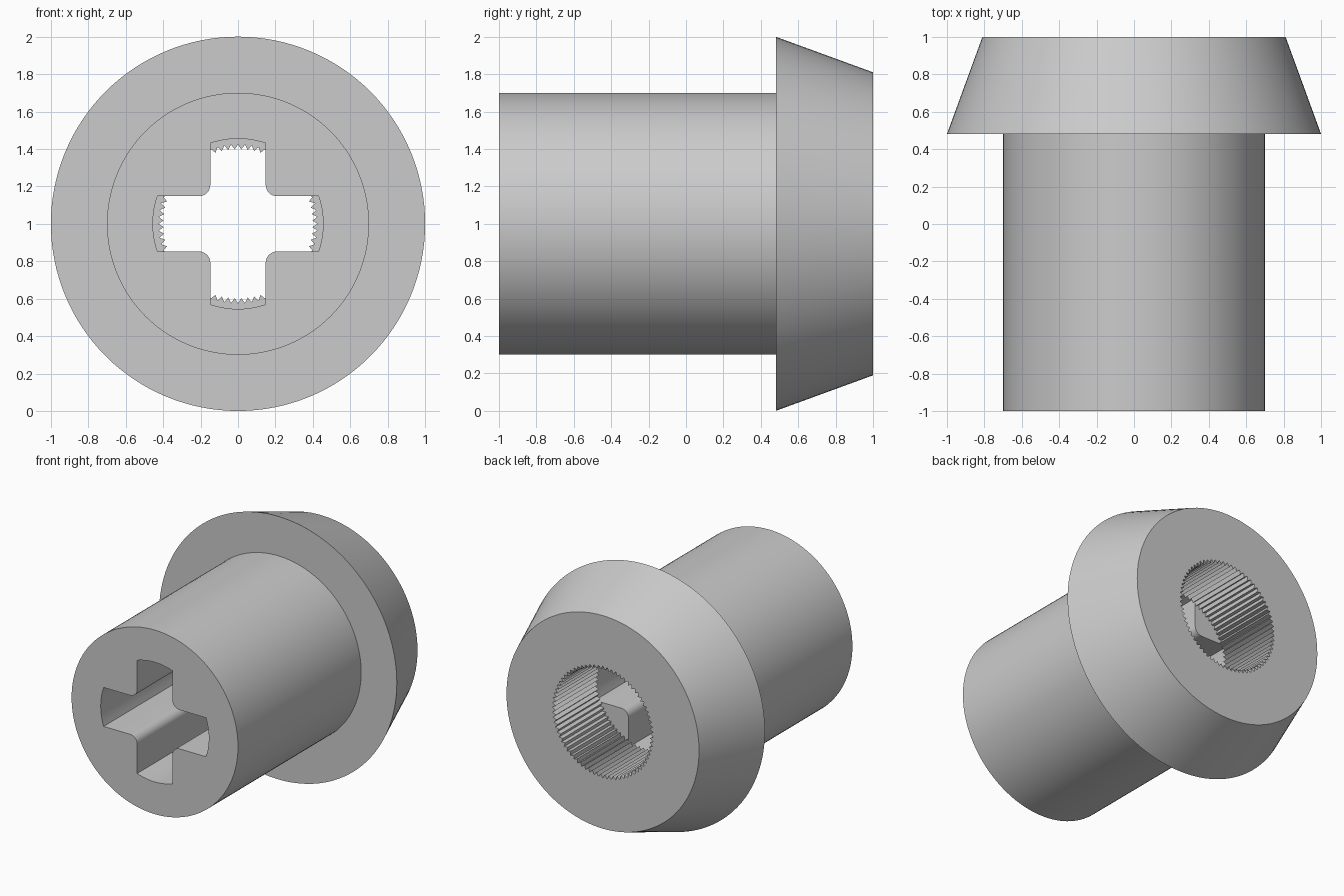
import bpy, bmesh
from math import sin, cos, pi, asin, sqrt

cube = bpy.data.objects.get("Cube")
if cube:
    bpy.data.objects.remove(cube, do_unlink=True)

CENTRE_Z = 1.0
SHOULDER_Y = 0.48

grey = bpy.data.materials.new("plain_grey")
grey.use_nodes = True
grey.diffuse_color = (0.6, 0.6, 0.6, 1)
grey.node_tree.nodes["Principled BSDF"].inputs["Base Color"].default_value = (0.6, 0.6, 0.6, 1)


def circle(radius, count=128):
    return [(radius * cos(2 * pi * i / count), radius * sin(2 * pi * i / count))
            for i in range(count)]


def loft(name, sections):
    """Solid through (outline, y) sections along the y axis, capped at both ends."""
    bm = bmesh.new()
    rings = [[bm.verts.new((x, y, z + CENTRE_Z)) for x, z in outline]
             for outline, y in sections]
    n = len(rings[0])
    for a, b in zip(rings, rings[1:]):
        for i in range(n):
            j = (i + 1) % n
            bm.faces.new((a[i], a[j], b[j], b[i]))
    bm.faces.new(rings[0])
    bm.faces.new(rings[-1])
    bmesh.ops.recalc_face_normals(bm, faces=bm.faces)
    mesh = bpy.data.meshes.new(name)
    bm.to_mesh(mesh)
    bm.free()
    mesh.materials.append(grey)
    obj = bpy.data.objects.new(name, mesh)
    bpy.context.collection.objects.link(obj)
    return obj


def cross_outline(half, tip_radius, fillet, tip_steps=10, fillet_steps=8):
    """Plus shape with arc tips and rounded inner corners."""
    spread = asin(half / tip_radius)
    arm = [(tip_radius * cos(a), tip_radius * sin(a)) for a in
           (spread * (2 * i / tip_steps - 1) for i in range(tip_steps + 1))]
    c = half + fillet
    for i in range(fillet_steps + 1):
        a = -pi / 2 - (pi / 2) * i / fillet_steps
        arm.append((c + fillet * cos(a), c + fillet * sin(a)))
    outline = []
    for _ in range(4):
        outline += arm
        arm = [(-z, x) for x, z in arm]
    return outline


def spline_outline(root, tip, teeth):
    """Fine triangular teeth around a bore."""
    points = []
    for i in range(2 * teeth):
        r = tip if i % 2 else root
        points.append((r * cos(pi * i / teeth), r * sin(pi * i / teeth)))
    return points


# Shaft and tapered head in one turned body
body = loft("shaft_and_head", [
    (circle(0.70), -1.0),
    (circle(0.70), SHOULDER_Y),
    (circle(1.0), SHOULDER_Y),
    (circle(0.81), 1.0),
])

# Toothed bore from the back, cross socket from the front
cutters = [
    loft("toothed_bore_cutter", [(spline_outline(0.425, 0.398, 72), SHOULDER_Y),
                                 (spline_outline(0.425, 0.398, 72), 1.2)]),
    loft("cross_socket_cutter", [(cross_outline(0.148, 0.455, 0.06), -1.2),
                                 (cross_outline(0.148, 0.455, 0.06), SHOULDER_Y + 0.004)]),
]
bpy.ops.object.select_all(action="DESELECT")
body.select_set(True)
bpy.context.view_layer.objects.active = body
for cutter in cutters:
    cutter.hide_render = True
    mod = body.modifiers.new(cutter.name, "BOOLEAN")
    mod.operation = "DIFFERENCE"
    mod.solver = "EXACT"
    mod.object = cutter
    bpy.ops.object.modifier_apply(modifier=mod.name)
for cutter in cutters:
    bpy.data.objects.remove(cutter, do_unlink=True)

bpy.ops.object.shade_smooth_by_angle(angle=pi / 8)
